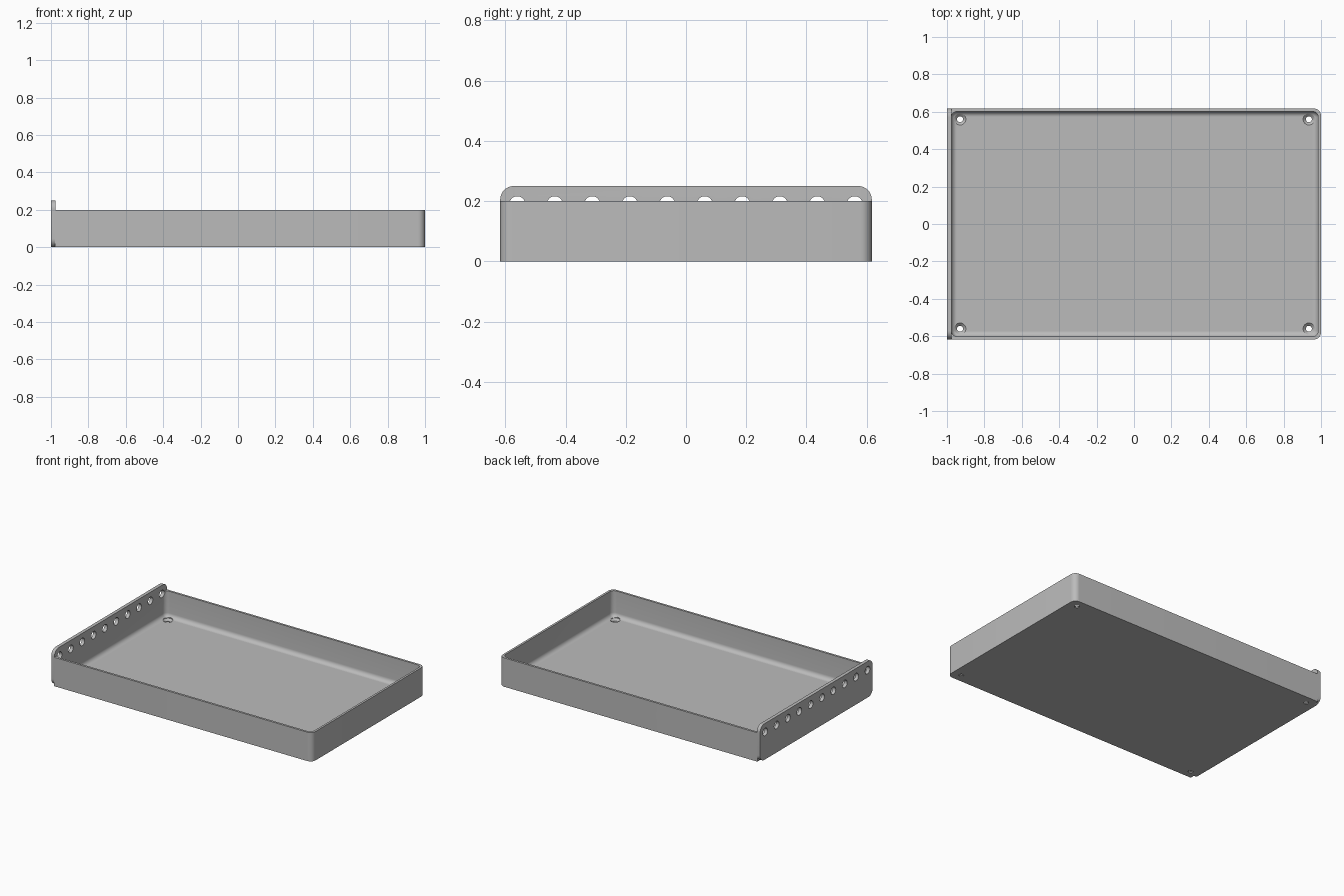
import bpy, bmesh
from math import pi, sin, cos
from mathutils import Vector, Matrix

cube = bpy.data.objects.get("Cube")
if cube:
    bpy.data.objects.remove(cube, do_unlink=True)

grey = bpy.data.materials.new("plain grey")
grey.use_nodes = True
grey.diffuse_color = (0.5, 0.5, 0.5, 1)
grey.node_tree.nodes["Principled BSDF"].inputs["Base Color"].default_value = (0.5, 0.5, 0.5, 1)

HALF_Y, HEIGHT, FLOOR, WALL = 0.617, 0.2, 0.02, 0.015
PLATE_X = -0.976
STEPS = 8


def rounded_rect(u0, u1, v0, v1, radii):
    """Counter-clockwise outline; radii run from the (u1, v1) corner."""
    pts = []
    corners = [(u1, v1, -1, -1), (u0, v1, 1, -1), (u0, v0, 1, 1), (u1, v0, -1, 1)]
    for k, ((u, v, su, sv), r) in enumerate(zip(corners, radii)):
        steps = STEPS if r else 0
        for i in range(steps + 1):
            a = pi / 2 * (k + i / STEPS)
            pts.append((u + su * r + r * cos(a), v + sv * r + r * sin(a)))
    return pts


def loft(name, rings):
    """Closed solid through rings of equal length."""
    bm = bmesh.new()
    loops = [[bm.verts.new(p) for p in ring] for ring in rings]
    for a, b in zip(loops, loops[1:]):
        n = len(a)
        for i in range(n):
            j = (i + 1) % n
            bm.faces.new((a[i], a[j], b[j], b[i]))
    bm.faces.new(loops[0][::-1])
    bm.faces.new(loops[-1])
    bmesh.ops.recalc_face_normals(bm, faces=bm.faces)
    mesh = bpy.data.meshes.new(name)
    bm.to_mesh(mesh)
    bm.free()
    mesh.materials.append(grey)
    obj = bpy.data.objects.new(name, mesh)
    bpy.context.collection.objects.link(obj)
    return obj


def turned(name, profile, centre, axis="Z", sides=32):
    """Round solid from (radius, distance) pairs along an axis."""
    turn = Matrix.Rotation(pi / 2, 4, "Y") if axis == "X" else Matrix()
    return loft(name, [[Vector(centre) + turn @ Vector(
        (r * cos(2 * pi * i / sides), r * sin(2 * pi * i / sides), d))
        for i in range(sides)] for r, d in profile])


def combine(target, other, operation):
    mod = target.modifiers.new(operation.title(), "BOOLEAN")
    mod.object, mod.operation, mod.solver = other, operation, "EXACT"
    bpy.context.view_layer.objects.active = target
    bpy.ops.object.modifier_apply(modifier=mod.name)
    bpy.data.objects.remove(other, do_unlink=True)


# Tray block, rounded at the +x end and square against the end plate
outline = rounded_rect(PLATE_X - 0.003, 1, -HALF_Y, HALF_Y, (0.038, 0, 0, 0.038))
tray = loft("tray", [[(x, y, z) for x, y in outline] for z in (0, HEIGHT)])

# Tall end plate with rounded corners
side = rounded_rect(-HALF_Y, HALF_Y, 0, 0.25, (0.045,) * 4)
plate = loft("end_plate", [[(x, y, z) for y, z in side] for x in (-1, PLATE_X)])
combine(tray, plate, "UNION")

# Hollow with a filleted floor edge
FILLET, CORNER = 0.03, 0.032
levels = [(0, 0.3)]
for i in range(STEPS + 1):
    a = pi / 2 * i / STEPS
    levels.append((FILLET * (1 - cos(a)), FLOOR + FILLET * (1 - sin(a))))
rings = []
for inset, z in levels:
    edge = HALF_Y - WALL - inset
    rings.append([(x, y, z) for x, y in rounded_rect(
        PLATE_X - 0.0005 + inset, 1 - WALL - inset, -edge, edge, (CORNER - inset,) * 4)])
combine(tray, loft("hollow_cutter", rings), "DIFFERENCE")

# Countersunk screw holes in the floor
for x in (-0.93, 0.935):
    for y in (-0.56, 0.56):
        screw = [(0.016, -0.05), (0.016, 0.006), (0.031, FLOOR), (0.031, 0.04)]
        combine(tray, turned("screw_cutter", screw, (x, y, 0)), "DIFFERENCE")

# Row of round holes along the end plate
for i in range(10):
    y = (i - 4.5) * 0.1245
    combine(tray, turned("plate_hole_cutter", [(0.026, -0.03), (0.026, 0.03)],
                         (-0.988, y, 0.19), "X"), "DIFFERENCE")

bpy.ops.object.select_all(action="DESELECT")
tray.select_set(True)
bpy.context.view_layer.objects.active = tray
bpy.ops.object.shade_smooth_by_angle(angle=pi / 6)
